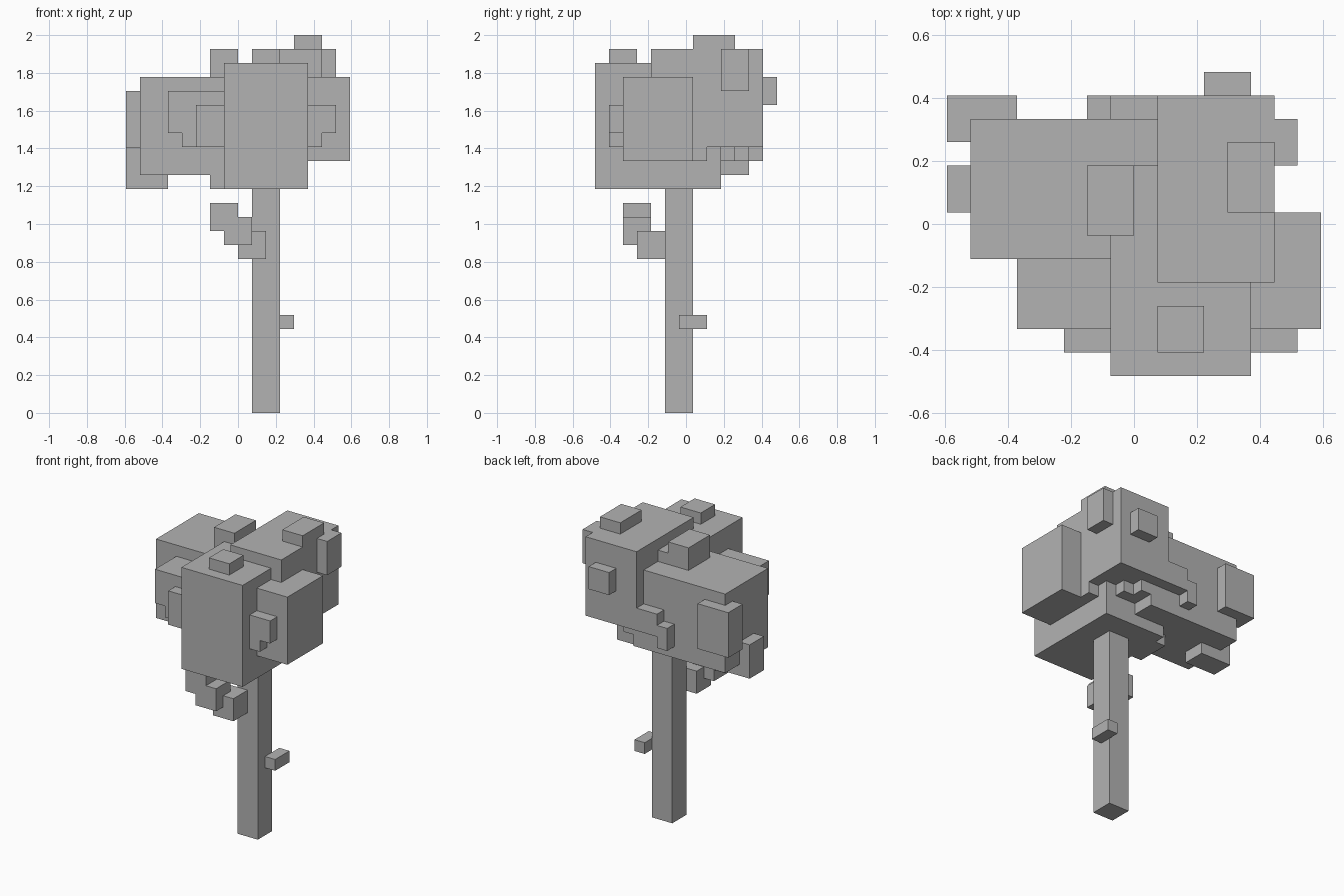
import bpy

cube = bpy.data.objects.get("Cube")
if cube:
    bpy.data.objects.remove(cube, do_unlink=True)

U = 2 / 27      # one block
MID_Y = 6.5     # blocks from the front edge to the centre

grey = bpy.data.materials.new("plain grey")
grey.use_nodes = True
colour = (0.45, 0.45, 0.45, 1)
grey.diffuse_color = colour
grey.node_tree.nodes["Principled BSDF"].inputs["Base Color"].default_value = colour


def box(name, x, y, z):
    """Block between the (low, high) grid steps on each axis."""
    bpy.ops.mesh.primitive_cube_add(size=1)
    ob = bpy.context.object
    ob.name = name
    ob.location = (sum(x) / 2 * U, (sum(y) / 2 - MID_Y) * U, sum(z) / 2 * U)
    ob.scale = [(b - a) * U for a, b in (x, y, z)]
    bpy.ops.object.transform_apply(location=True, rotation=False, scale=True)
    ob.data.materials.append(grey)


# Trunk and its small twig
box("trunk", (1, 3), (5, 7), (0, 16))
box("twig", (3, 4), (6, 8), (6, 7))

# Stepped side branch
box("branch_lower", (0, 2), (3, 5), (11, 13))
box("branch_middle", (-1, 1), (2, 4), (12, 14))
box("branch_tip", (-2, 0), (2, 4), (13, 15))

# Main masses of the crown
box("crown_front", (-1, 5), (0, 9), (16, 25))
box("crown_back", (1, 6), (4, 12), (19, 26))
box("crown_left", (4, 8), (2, 7), (18, 24))
box("crown_right", (-7, 2), (5, 11), (17, 24))
box("crown_right_front", (-5, -1), (2, 5), (20, 23))

# Leaf clumps on top
box("top_clump_front", (1, 3), (1, 3), (25, 26))
box("top_clump_right", (-2, 0), (6, 9), (24, 26))
box("top_clump_back", (4, 6), (7, 10), (26, 27))

# Leaf clumps on the sides
box("side_clump_back_left", (6, 7), (9, 11), (23, 26))
box("side_clump_back", (3, 5), (12, 13), (22, 24))
box("side_clump_corner", (-8, -5), (10, 12), (19, 23))
box("side_clump_right_low", (-8, -5), (7, 9), (16, 19))
box("side_clump_front_left", (5, 7), (1, 2), (20, 22))
box("side_clump_front_left_low", (5, 6), (1, 2), (19, 20))
box("side_clump_front_right", (-3, -1), (1, 4), (19, 22))
box("side_clump_back_step", (-1, 1), (11, 12), (19, 21))
box("side_clump_back_step_low", (-2, -1), (11, 12), (18, 20))

# Leaf clumps underneath
box("under_clump_front_right", (-4, -3), (2, 5), (19, 20))
box("under_clump_right", (-2, -1), (5, 8), (16, 17))
box("under_clump_left", (5, 6), (7, 8), (18, 19))
box("under_clump_back", (3, 4), (9, 10), (18, 19))
box("under_clump_back_inner", (2, 3), (9, 11), (18, 19))
